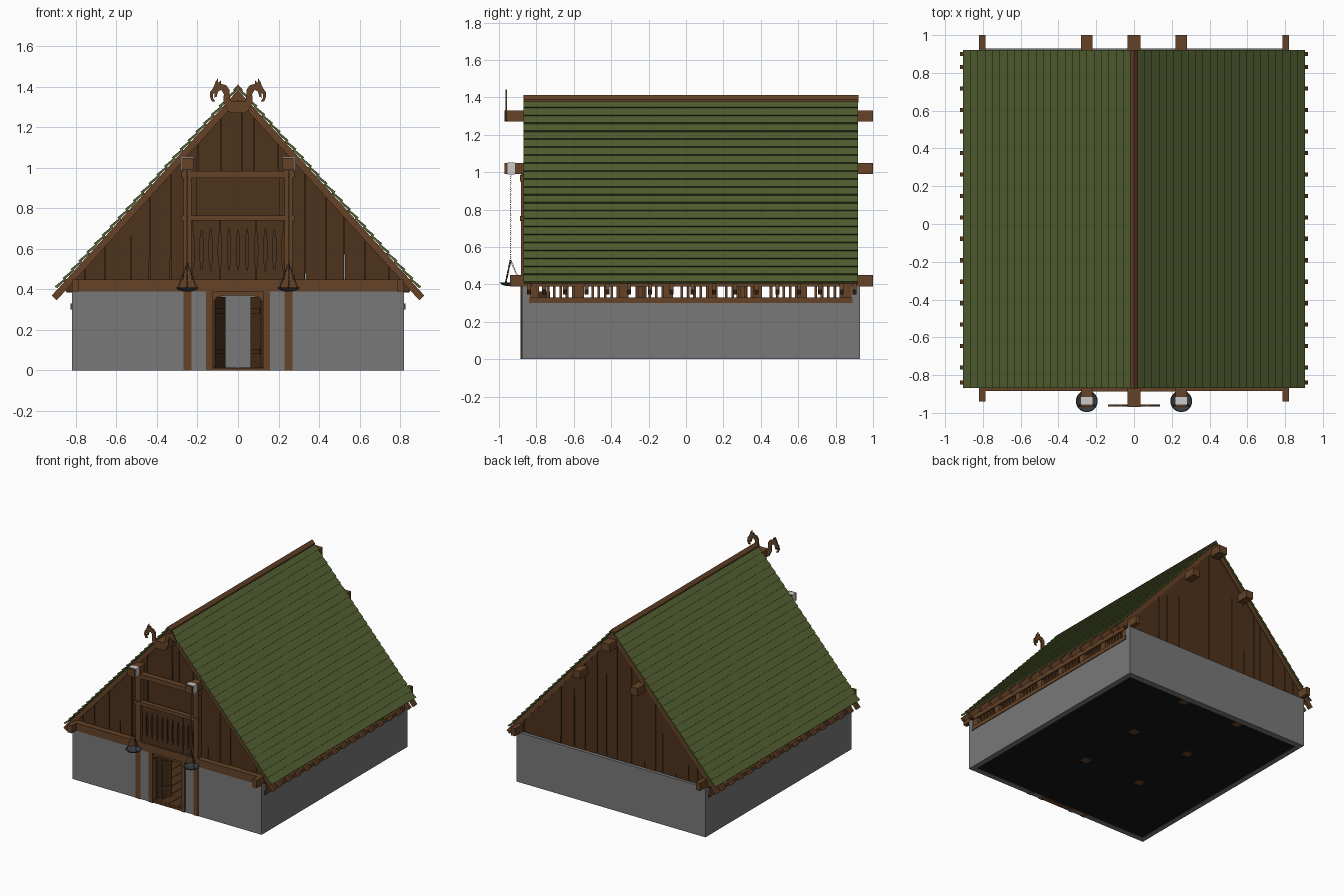
import bpy, bmesh, math, random
from mathutils import Matrix, Vector

if "Cube" in bpy.data.objects:
    bpy.data.objects.remove(bpy.data.objects["Cube"])
random.seed(4)


def material(name, r, g, b):
    m = bpy.data.materials.new(name)
    m.diffuse_color = (r, g, b, 1)
    m.use_nodes = True
    m.node_tree.nodes["Principled BSDF"].inputs["Base Color"].default_value = m.diffuse_color
    return m


WOOD = material("wood", 0.13, 0.055, 0.02)
PLANK = material("dark_wood", 0.075, 0.032, 0.012)
GREEN = material("green_shingle", 0.085, 0.115, 0.03)
STONE = material("stone", 0.19, 0.19, 0.19)
IRON = material("iron", 0.04, 0.045, 0.05)
BLACK = material("underside", 0.008, 0.008, 0.008)


def finish(name, bm, mat=None):
    bmesh.ops.recalc_face_normals(bm, faces=bm.faces)
    me = bpy.data.meshes.new(name)
    bm.to_mesh(me)
    bm.free()
    ob = bpy.data.objects.new(name, me)
    bpy.context.collection.objects.link(ob)
    if mat:
        me.materials.append(mat)
    return ob


def add_box(bm, x0, x1, y0, y1, z0, z1):
    c = Vector((x0 + x1, y0 + y1, z0 + z1)) / 2
    size = Matrix.Diagonal((x1 - x0, y1 - y0, z1 - z0, 1))
    bmesh.ops.create_cube(bm, size=1, matrix=Matrix.Translation(c) @ size)


def boxes(name, mat, *specs, mirror=False):
    bm = bmesh.new()
    for x0, x1, y0, y1, z0, z1 in specs:
        add_box(bm, x0, x1, y0, y1, z0, z1)
        if mirror:
            add_box(bm, -x1, -x0, y0, y1, z0, z1)
    return finish(name, bm, mat)


def add_prism(bm, pts, y0, y1):
    """Extrude an xz outline along y."""
    a = [bm.verts.new((x, y0, z)) for x, z in pts]
    b = [bm.verts.new((x, y1, z)) for x, z in pts]
    bm.faces.new(a)
    bm.faces.new(b[::-1])
    for i in range(len(a)):
        j = (i + 1) % len(a)
        bm.faces.new((a[i], b[i], b[j], a[j]))


# Stone walls, higher on the gable ends, with a doorway in front
boxes("stone_walls_sides", STONE, (0.78, 0.82, -0.84, 0.89, 0, 0.30), mirror=True)
boxes("stone_wall_front", STONE, (0.125, 0.82, -0.878, -0.835, 0, 0.39), mirror=True)
boxes("stone_wall_back", STONE, (-0.82, 0.82, 0.885, 0.93, 0, 0.39))

# Floor
boxes("floor_underside", BLACK, (-0.78, 0.78, -0.835, 0.885, 0.002, 0.006))
boxes("floor_boards", PLANK, *[(-0.78 + i * 0.078, -0.706 + i * 0.078, -0.86, 0.885, 0.006, 0.014)
                               for i in range(20)])

# Long beams through the house
boxes("ridge_beam", WOOD, (-0.035, 0.035, -0.97, 1.0, 1.27, 1.33))
boxes("purlins", WOOD, (0.22, 0.28, -0.97, 1.0, 0.99, 1.05), mirror=True)
boxes("eave_beams", WOOD, (0.785, 0.82, -0.94, 1.0, 0.39, 0.45), mirror=True)
boxes("wall_plates", WOOD, (0.775, 0.826, -0.84, 0.89, 0.30, 0.33), mirror=True)
boxes("inner_columns", WOOD, *[(0.22, 0.28, y - 0.03, y + 0.03, 0, 0.99)
                               for y in (-0.24, 0.30, 0.86)], mirror=True)
boxes("tie_beams", WOOD, *[(-0.79, 0.79, y - 0.025, y + 0.025, 0.39, 0.44) for y in (-0.24, 0.30)])

# Barred openings under the eaves
bars = []
for i in range(8):
    y = -0.81 + i * 0.2385
    bars.append((0.785, 0.815, y - 0.025, y + 0.025, 0.33, 0.40))
    if i < 7:
        bars += [(0.794, 0.806, y + 0.031 + k * 0.034, y + 0.045 + k * 0.034, 0.33, 0.40)
                 for k in range(1, 6)]
boxes("eave_window_bars", WOOD, *bars, mirror=True)

# Roof slope helper: distance along slope and height above it
ANG = math.atan(1.104)
CA, SA = math.cos(ANG), math.sin(ANG)


def slope(s, t, h):
    return (s * (t * CA + h * SA), 1.385 - t * SA + h * CA)


# Overlapping shingle courses and rafters
rows, length = 23, 0.885 / CA
rafter_y = [-0.84, 0.90] + [-0.76 + i * 0.1136 for i in range(15)]
for s, side in ((-1, "left"), (1, "right")):
    bm = bmesh.new()
    for i in range(rows):
        t0, t1 = i * length / rows, (i + 1) * length / rows + 0.008
        add_prism(bm, [slope(s, t0, 0), slope(s, t1, 0.006), slope(s, t1, 0.019),
                       slope(s, t0, 0.009)], -0.868, 0.92)
    finish("roof_courses_" + side, bm, GREEN)
    bm = bmesh.new()
    for y in rafter_y:
        add_prism(bm, [slope(s, 0, 0), slope(s, 0.92 / CA, 0), slope(s, 0.92 / CA, -0.034),
                       slope(s, 0.037, -0.034)], y - 0.011, y + 0.011)
    finish("rafters_" + side, bm, WOOD)

# Ridge cap
bm = bmesh.new()
add_prism(bm, [(0, 1.412), (0.022, 1.388), (0.022, 1.372), (0, 1.392), (-0.022, 1.372),
               (-0.022, 1.388)], -0.87, 0.922)
finish("ridge_cap", bm, WOOD)


# Gable planks of uneven width with narrow gaps
def gable(name, y, spans):
    bm = bmesh.new()
    top = lambda x: 1.372 - 1.104 * abs(x)
    for a, b, z in spans:
        n = round((b - a) / 0.1)
        edges = [a + (b - a) * (i + (random.uniform(-0.25, 0.25) if 0 < i < n else 0)) / n
                 for i in range(n + 1)]
        for x0, x1 in zip(edges, edges[1:]):
            j, k = random.uniform(0.0005, 0.004), random.uniform(0.0005, 0.004)
            p, q = x0 + 0.001, x1 - 0.001
            pts = [(x0 + j, z), (x1 - k, z), (q, top(q))]
            if p < 0 < q:
                pts.append((0, top(0)))
            d = random.uniform(-0.003, 0.003)
            add_prism(bm, pts + [(p, top(p))], y + d, y + d + 0.016)
    finish(name, bm, PLANK)


gable("gable_planks_front", -0.84, [(-0.85, -0.2, 0.39), (-0.2, 0.2, 0.95), (0.2, 0.85, 0.39)])
gable("gable_planks_back", 0.89, [(-0.85, 0.85, 0.385)])

# Front timber frame and balcony
boxes("front_sill_beam", WOOD, (-0.82, 0.82, -0.884, -0.835, 0.39, 0.45))
boxes("front_posts", WOOD, (0.23, 0.27, -0.883, -0.835, 0, 0.99), mirror=True)
boxes("balcony_rails", WOOD, (-0.28, 0.28, -0.888, -0.845, 0.95, 0.985),
      (-0.28, 0.28, -0.888, -0.85, 0.74, 0.766))
boxes("balcony_back_panel", PLANK, (-0.22, 0.22, -0.822, -0.81, 0.42, 0.96))
bm = bmesh.new()
for i in range(10):
    x = -0.2025 + i * 0.045
    half = [(0.0222, 0.45), (0.0222, 0.49), (0.0155, 0.54), (0.0145, 0.60), (0.0155, 0.65),
            (0.0222, 0.70), (0.0222, 0.74)]
    add_prism(bm, [(x + w, z) for w, z in half] + [(x - w, z) for w, z in half[::-1]],
              -0.872, -0.858)
finish("balcony_balusters", bm, PLANK)

# Doorway with double doors swung inwards
boxes("door_posts", WOOD, (0.123, 0.157, -0.885, -0.83, 0, 0.39), mirror=True)
boxes("door_lintel", WOOD, (-0.125, 0.125, -0.872, -0.835, 0.37, 0.39))
boxes("door_sill", WOOD, (-0.125, 0.125, -0.878, -0.835, 0, 0.012))
for s, side in ((-1, "left"), (1, "right")):
    bm = bmesh.new()
    add_prism(bm, [(s * 0.124, 0.372), (s * 0.06, 0.372), (s * 0.105, 0.36), (s * 0.124, 0.335)],
              -0.868, -0.84)
    finish("door_arch_corner_" + side, bm, WOOD)
    bm = bmesh.new()
    for k in range(3):
        add_box(bm, k * 0.04, k * 0.04 + 0.038, -0.006, 0.006, 0.015, 0.362)
    for z in (0.08, 0.28):
        add_box(bm, 0.004, 0.11, -0.01, 0.01, z, z + 0.025)
    turn = math.radians(115 if s > 0 else 65)
    bm.transform(Matrix.Translation((s * 0.118, -0.836, 0)) @ Matrix.Rotation(turn, 4, 'Z'))
    finish("door_leaf_" + side, bm, PLANK)

# Carved beast heads at the ridge end
head = [(0.03, 1.27), (0.05, 1.28), (0.072, 1.325), (0.07, 1.365), (0.082, 1.385), (0.098, 1.378),
        (0.105, 1.352), (0.118, 1.347), (0.114, 1.368), (0.124, 1.365), (0.123, 1.345),
        (0.112, 1.328), (0.128, 1.327), (0.138, 1.35), (0.137, 1.375), (0.121, 1.398),
        (0.112, 1.422), (0.1, 1.442), (0.098, 1.42), (0.085, 1.432), (0.083, 1.415),
        (0.058, 1.408), (0.042, 1.385), (0.04, 1.34), (0.03, 1.32)]
for s, side in ((-1, "left"), (1, "right")):
    bm = bmesh.new()
    add_prism(bm, [(s * x, z) for x, z in head], -0.966, -0.956)
    finish("beast_head_" + side, bm, WOOD)


# Chain made of alternating oval links
def add_chain(bm, start, end, step=0.0115):
    start, end = Vector(start), Vector(end)
    d = end - start
    n = max(1, round(d.length / step))
    rot = d.to_track_quat('Z', 'Y').to_matrix().to_4x4()
    for i in range(n):
        m = Matrix.Translation(start + d * (i + 0.5) / n) @ rot @ Matrix.Rotation(
            math.pi / 4 + math.pi / 2 * (i % 2), 4, 'Z')
        ring = []
        for u in range(8):
            a = u * math.pi / 4
            ring.append([bm.verts.new(m @ Vector((
                (0.0042 + 0.0012 * math.cos(v * math.pi / 2)) * math.cos(a),
                0.0012 * math.sin(v * math.pi / 2),
                (0.0065 + 0.0012 * math.cos(v * math.pi / 2)) * math.sin(a)))) for v in range(4)])
        for u in range(8):
            for v in range(4):
                p, q, w = ring[u], ring[(u + 1) % 8], (v + 1) % 4
                bm.faces.new((p[v], q[v], q[w], p[w]))


# Hanging fire bowls with chains and metal bands on the purlin ends
boxes("purlin_bands", None, (0.217, 0.283, -0.955, -0.915, 0.987, 1.053), mirror=True)
bowl = [(0, 0.39), (0.022, 0.391), (0.045, 0.398), (0.058, 0.409), (0.054, 0.410),
        (0.04, 0.402), (0.02, 0.396), (0, 0.395)]
for s, side in ((-1, "left"), (1, "right")):
    cx, cy = s * 0.25, -0.938
    bm = bmesh.new()
    add_chain(bm, (cx, cy, 0.99), (cx, cy, 0.525))
    for k in range(3):
        a = math.pi / 2 + k * math.tau / 3
        add_chain(bm, (cx, cy, 0.53), (cx + 0.052 * math.cos(a), cy + 0.052 * math.sin(a), 0.408))
    finish("bowl_chains_" + side, bm, IRON)
    bm = bmesh.new()
    vs = [bm.verts.new((cx + r, cy, z)) for r, z in bowl]
    es = [bm.edges.new(e) for e in zip(vs, vs[1:])]
    bmesh.ops.spin(bm, geom=vs + es, cent=(cx, cy, 0), axis=(0, 0, 1), angle=math.tau, steps=20)
    bmesh.ops.remove_doubles(bm, verts=bm.verts, dist=0.0002)
    finish("fire_bowl_" + side, bm, IRON)
